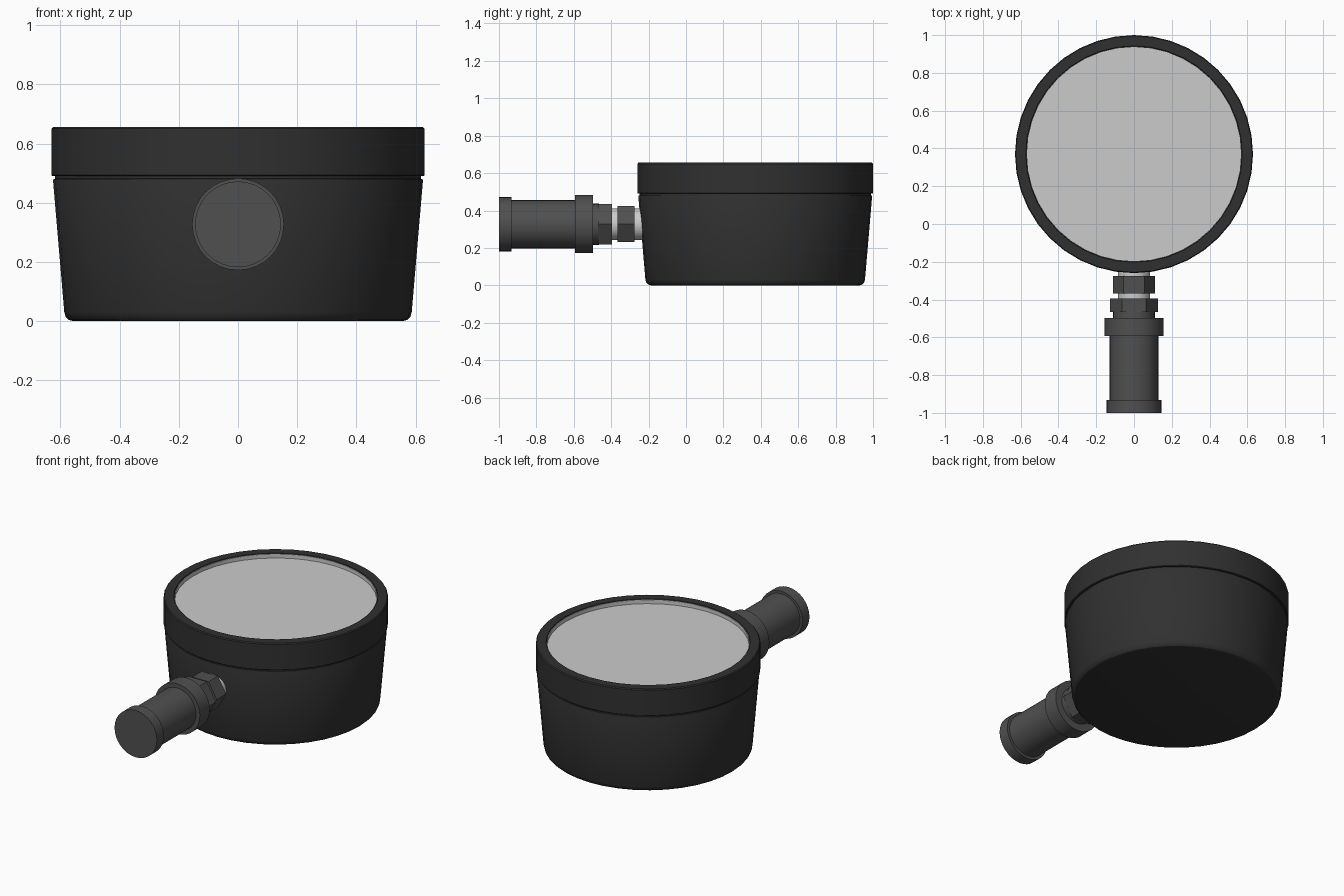
import bpy, bmesh, math
from mathutils import Matrix

if "Cube" in bpy.data.objects:
    bpy.data.objects.remove(bpy.data.objects["Cube"])

CY, STEM_Z = 0.37, 0.327


def material(name, v):
    m = bpy.data.materials.new(name)
    m.diffuse_color = (v, v, v, 1)
    m.use_nodes = True
    m.node_tree.nodes["Principled BSDF"].inputs["Base Color"].default_value = m.diffuse_color
    return m


black = material("black_housing", 0.03)
dark = material("dark_grip", 0.08)


def lathe(name, profile, segs, matrix, mat=None, closed=False, phase=0.0):
    """Revolve (radius, height) points around local z; radius 0 gives a pole."""
    bm = bmesh.new()
    rings = []
    for r, h in profile:
        n = 1 if r == 0 else segs
        rings.append([bm.verts.new((r * math.cos(phase + 2 * math.pi * i / segs),
                                    r * math.sin(phase + 2 * math.pi * i / segs), h))
                      for i in range(n)])
    pairs = list(zip(rings, rings[1:]))
    if closed:
        pairs.append((rings[-1], rings[0]))
    for a, b in pairs:
        for i in range(segs):
            j = (i + 1) % segs
            quad = [a[i % len(a)], a[j % len(a)], b[j % len(b)], b[i % len(b)]]
            bm.faces.new(list(dict.fromkeys(quad)))
    bmesh.ops.recalc_face_normals(bm, faces=bm.faces)
    me = bpy.data.meshes.new(name)
    bm.to_mesh(me)
    bm.free()
    ob = bpy.data.objects.new(name, me)
    ob.matrix_world = matrix
    bpy.context.collection.objects.link(ob)
    if mat:
        me.materials.append(mat)
    bpy.ops.object.select_all(action='DESELECT')
    ob.select_set(True)
    bpy.context.view_layer.objects.active = ob
    bpy.ops.object.shade_smooth_by_angle(angle=math.radians(30))
    return ob


upright = Matrix.Translation((0, CY, 0))
# Local +z points along +y, so stem heights are world y values
along_y = Matrix.Translation((0, 0, STEM_Z)) @ Matrix.Rotation(math.radians(-90), 4, 'X')

# Tapered cup with rounded base and a thin groove neck at the top
lathe("housing_cup", [(0, 0), (0.557, 0), (0.572, 0.004), (0.582, 0.014), (0.587, 0.03),
                      (0.625, 0.475), (0.623, 0.48), (0.618, 0.481), (0.618, 0.495),
                      (0, 0.495)], 40, upright, black)

# Rim band
lathe("rim_band", [(0.57, 0.49), (0.627, 0.49), (0.63, 0.493), (0.63, 0.65),
                   (0.625, 0.656), (0.573, 0.656), (0.571, 0.652)],
      40, upright, black, closed=True)

# Recessed front disc with its thin lip
lathe("front_disc", [(0, 0.6), (0.57, 0.6), (0.57, 0.652), (0.567, 0.652),
                     (0.567, 0.628), (0, 0.628)], 40, upright)

# Threaded stem joining the cup and the connector
lathe("stem", [(0, -0.45), (0.085, -0.45), (0.085, -0.2), (0, -0.2)], 32, along_y)

# Hex nuts, corners pointing sideways
for name, r, y0, y1 in (("lock_nut", 0.111, -0.367, -0.275),
                        ("connector_nut", 0.126, -0.467, -0.395)):
    lathe(name, [(0, y0), (r, y0), (r, y1), (0, y1)], 6, along_y, dark)

# Connector barrel: end cap, grip tube, collar and short neck
lathe("connector_barrel", [(0, -1), (0.145, -1), (0.145, -0.932), (0.129, -0.932),
                           (0.129, -0.594), (0.155, -0.594), (0.155, -0.498),
                           (0.11, -0.498), (0.11, -0.466), (0, -0.466)],
      32, along_y, dark)
